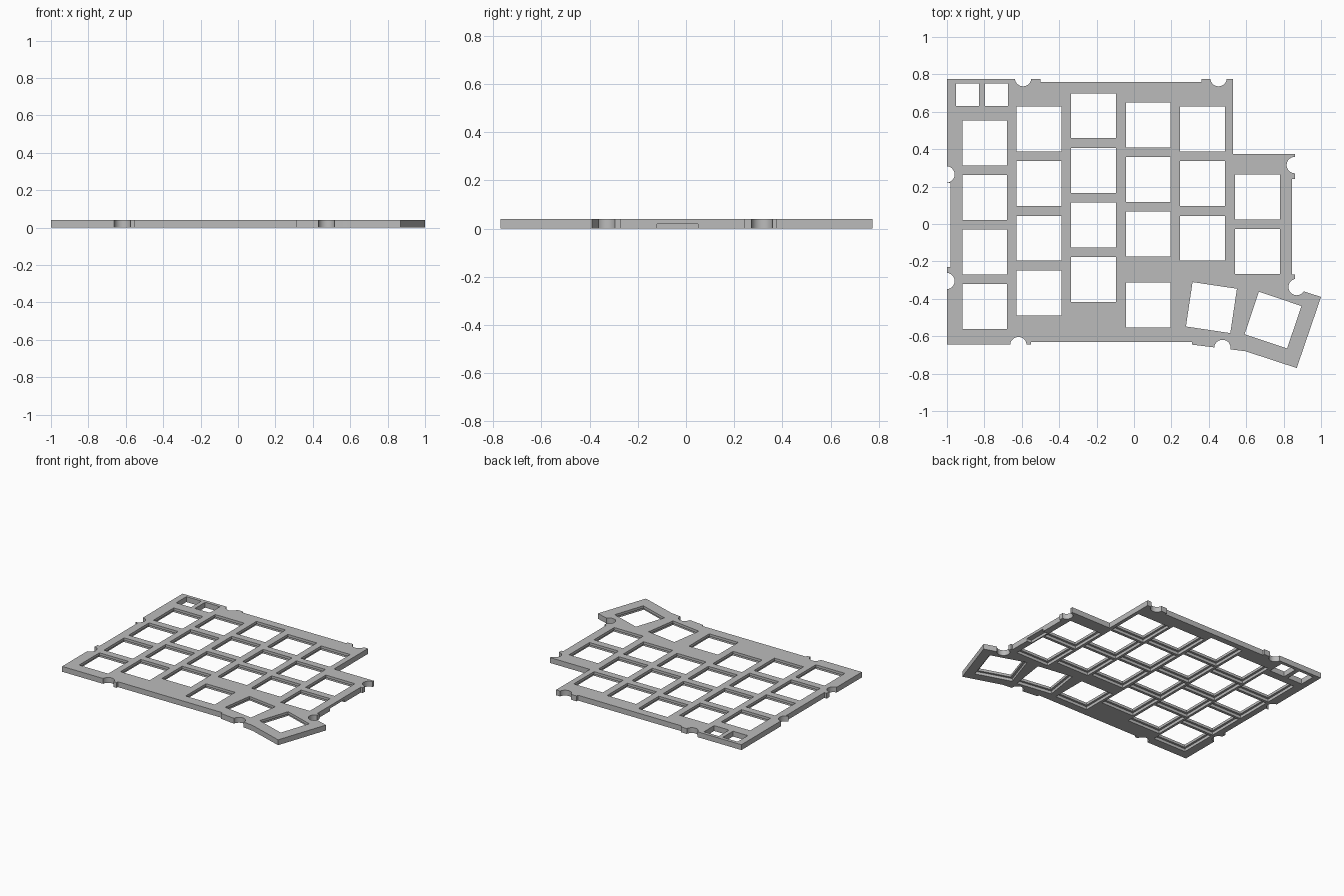
import bpy
import bmesh
from math import radians
from mathutils import Matrix, Vector

cube = bpy.data.objects.get("Cube")
if cube:
    bpy.data.objects.remove(cube)

THICK, KEY, PITCH = 0.04, 0.24, 0.292
RECESS, DEPTH = 0.272, 0.021

grey = bpy.data.materials.new("plate grey")
grey.use_nodes = True
grey.diffuse_color = (0.5, 0.5, 0.5, 1)
grey.node_tree.nodes["Principled BSDF"].inputs["Base Color"].default_value = (0.5, 0.5, 0.5, 1)


def finish(bm, name):
    mesh = bpy.data.meshes.new(name)
    bmesh.ops.recalc_face_normals(bm, faces=bm.faces)
    bm.to_mesh(mesh)
    bm.free()
    mesh.materials.append(grey)
    obj = bpy.data.objects.new(name, mesh)
    bpy.context.scene.collection.objects.link(obj)
    return obj


def box(bm, x, y, sx, sy, z0, z1, angle=0):
    place = (Matrix.Translation((x, y, (z0 + z1) / 2))
             @ Matrix.Rotation(radians(angle), 4, 'Z')
             @ Matrix.Diagonal((sx, sy, z1 - z0, 1)))
    bmesh.ops.create_cube(bm, size=1, matrix=place)


# Plate outline with shallow steps along its edges
outline = [(-1, .775), (-.5, .775), (-.5, .76), (.36, .76), (.36, .775), (.53, .775),
           (.53, .375), (.86, .375), (.86, .24), (.845, .24), (.845, -.27), (.86, -.27),
           (.86, -.345), (1, -.39), (.87, -.77), (.595, -.68), (.31, -.645), (.31, -.63),
           (-.55, -.63), (-.55, -.645), (-1, -.645), (-1, -.23), (-.98, -.23),
           (-.98, .22), (-1, .22), (-1, .775)][:-1]
bm = bmesh.new()
face = bm.faces.new([bm.verts.new((x, y, 0)) for x, y in outline])
top = bmesh.ops.extrude_face_region(bm, geom=[face])["geom"]
bmesh.ops.translate(bm, vec=Vector((0, 0, THICK)),
                    verts=[v for v in top if isinstance(v, bmesh.types.BMVert)])
plate = finish(bm, "switch_plate")

# Key positions: column x, first row y, row count
columns = [(-.798, .434, 4), (-.508, .508, 4), (-.217, .579, 4),
           (.076, .530, 3), (.367, .508, 3), (.660, .144, 2)]
keys = [(x, y - PITCH * i, 0) for x, y, count in columns for i in range(count)]
keys += [(.076, -.434, 0), (.414, -.447, -8.5), (.743, -.514, -18.5)]

# Through holes: keys, two small windows, round screw notches
bm = bmesh.new()
for x, y, angle in keys:
    box(bm, x, y, KEY, KEY, -.1, .1, angle)
for x in (-.89, -.735):
    box(bm, x, .69, .123, .12, -.1, .1)
notches = [(-.593, .78), (.452, .78), (.86, .315), (.87, -.337), (.473, -.663),
           (-.618, -.648), (-1.003, .265), (-1.003, -.305)]
for x, y in notches:
    bmesh.ops.create_cone(bm, cap_ends=True, segments=32, radius1=.044, radius2=.044,
                          depth=.2, matrix=Matrix.Translation((x, y, 0)))
holes = finish(bm, "hole_cutter")

# Wider clip recesses on the underside
bm = bmesh.new()
for x, y, angle in keys:
    box(bm, x, y, RECESS, RECESS, -.1, DEPTH, angle)
recesses = finish(bm, "recess_cutter")

# Cable slot under the side edge
bm = bmesh.new()
box(bm, .86, -.035, .11, .17, -.1, DEPTH - .001)
slot = finish(bm, "slot_cutter")

for cutter in (holes, recesses, slot):
    cutter.hide_render = True
    mod = plate.modifiers.new(cutter.name, 'BOOLEAN')
    mod.operation = 'DIFFERENCE'
    mod.solver = 'EXACT'
    mod.object = cutter

# Bake the cuts and drop the cutters
bpy.context.view_layer.update()
graph = bpy.context.evaluated_depsgraph_get()
baked = bpy.data.meshes.new_from_object(plate.evaluated_get(graph))
plate.modifiers.clear()
plate.data = baked
for cutter in (holes, recesses, slot):
    bpy.data.objects.remove(cutter)

# Smooth only the round notch walls
bpy.ops.object.select_all(action='DESELECT')
plate.select_set(True)
bpy.context.view_layer.objects.active = plate
bpy.ops.object.shade_smooth_by_angle(angle=radians(30))
